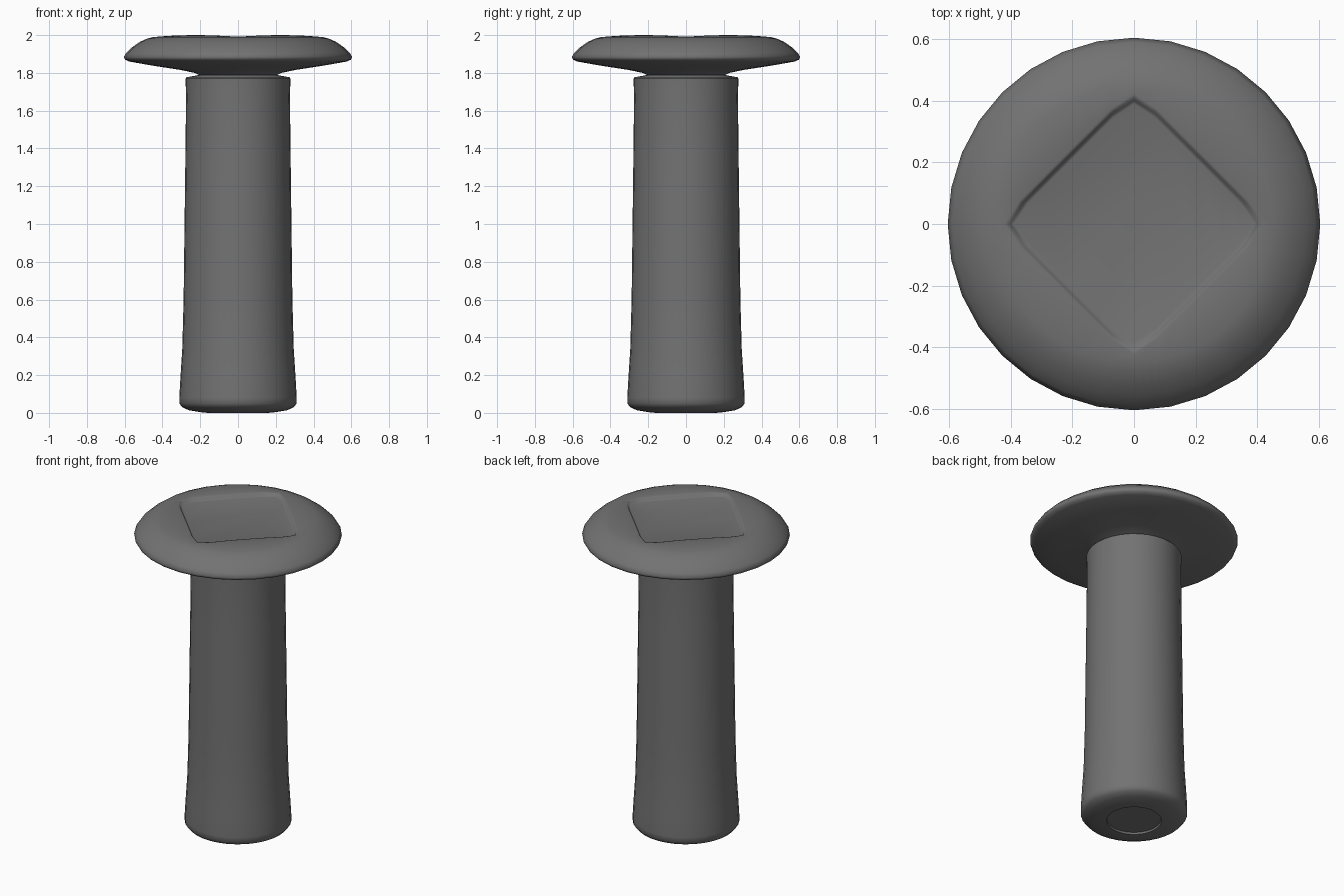
import bpy, bmesh, math

if "Cube" in bpy.data.objects:
    bpy.data.objects.remove(bpy.data.objects["Cube"])

SEG = 32

dark = bpy.data.materials.new("dark_grey")
dark.diffuse_color = (0.17, 0.17, 0.17, 1.0)
dark.use_nodes = True
dark.node_tree.nodes["Principled BSDF"].inputs["Base Color"].default_value = dark.diffuse_color


def circle(r):
    return lambda a: r


def diamond(scale):
    # square turned 45 degrees with blunted corners
    return lambda a: scale * min(0.41, 0.434 / (abs(math.cos(a)) + abs(math.sin(a))))


def dome(r):
    # gently crowned top of the cap
    return 2.0 - 0.008 * max(0.0, (r - 0.3) / 0.12) ** 1.5


def loft(name, rings, angle):
    """Skin rings of (radius function, height or height function), then close both ends."""
    bm = bmesh.new()
    loops = []
    for rad, z in rings:
        loop = []
        for i in range(SEG):
            a = 2 * math.pi * i / SEG
            r = rad(a)
            h = z(r) if callable(z) else z
            loop.append(bm.verts.new((r * math.cos(a), r * math.sin(a), h)))
        loops.append(loop)
    for lo, hi in zip(loops, loops[1:]):
        for i in range(SEG):
            j = (i + 1) % SEG
            bm.faces.new((lo[i], lo[j], hi[j], hi[i]))
    bm.faces.new(loops[0][::-1])
    bm.faces.new(loops[-1])
    bmesh.ops.recalc_face_normals(bm, faces=bm.faces)
    mesh = bpy.data.meshes.new(name)
    bm.to_mesh(mesh)
    bm.free()
    mesh.materials.append(dark)
    ob = bpy.data.objects.new(name, mesh)
    bpy.context.collection.objects.link(ob)
    bpy.ops.object.select_all(action='DESELECT')
    ob.select_set(True)
    bpy.context.view_layer.objects.active = ob
    bpy.ops.object.shade_smooth_by_angle(angle=math.radians(angle))
    return ob


# stem: slightly flared foot with a shallow round recess underneath
stem_profile = [(0.157, 0.012), (0.16, 0.0), (0.20, 0.004), (0.26, 0.014), (0.295, 0.03),
                (0.311, 0.05), (0.311, 0.08), (0.304, 0.2), (0.295, 0.34), (0.288, 0.6),
                (0.283, 1.0), (0.278, 1.4), (0.275, 1.68), (0.278, 1.77),
                (0.272, 1.777), (0.20, 1.79)]
loft("stem", [(circle(r), z) for r, z in stem_profile], 40)

# cap: broad mushroom head with a diamond-shaped recess on top
cap_under = [(0.20, 1.785), (0.23, 1.80), (0.30, 1.815), (0.45, 1.838), (0.575, 1.86),
             (0.598, 1.87), (0.605, 1.885), (0.59, 1.908), (0.56, 1.936),
             (0.52, 1.964), (0.48, 1.982), (0.45, 1.989)]
cap_rings = [(circle(r), z) for r, z in cap_under]
cap_rings += [(diamond(1.03), dome), (diamond(1.0), lambda r: dome(r) - 0.004),
              (diamond(0.98), 1.977), (diamond(0.95), 1.974)]
loft("cap", cap_rings, 60)
